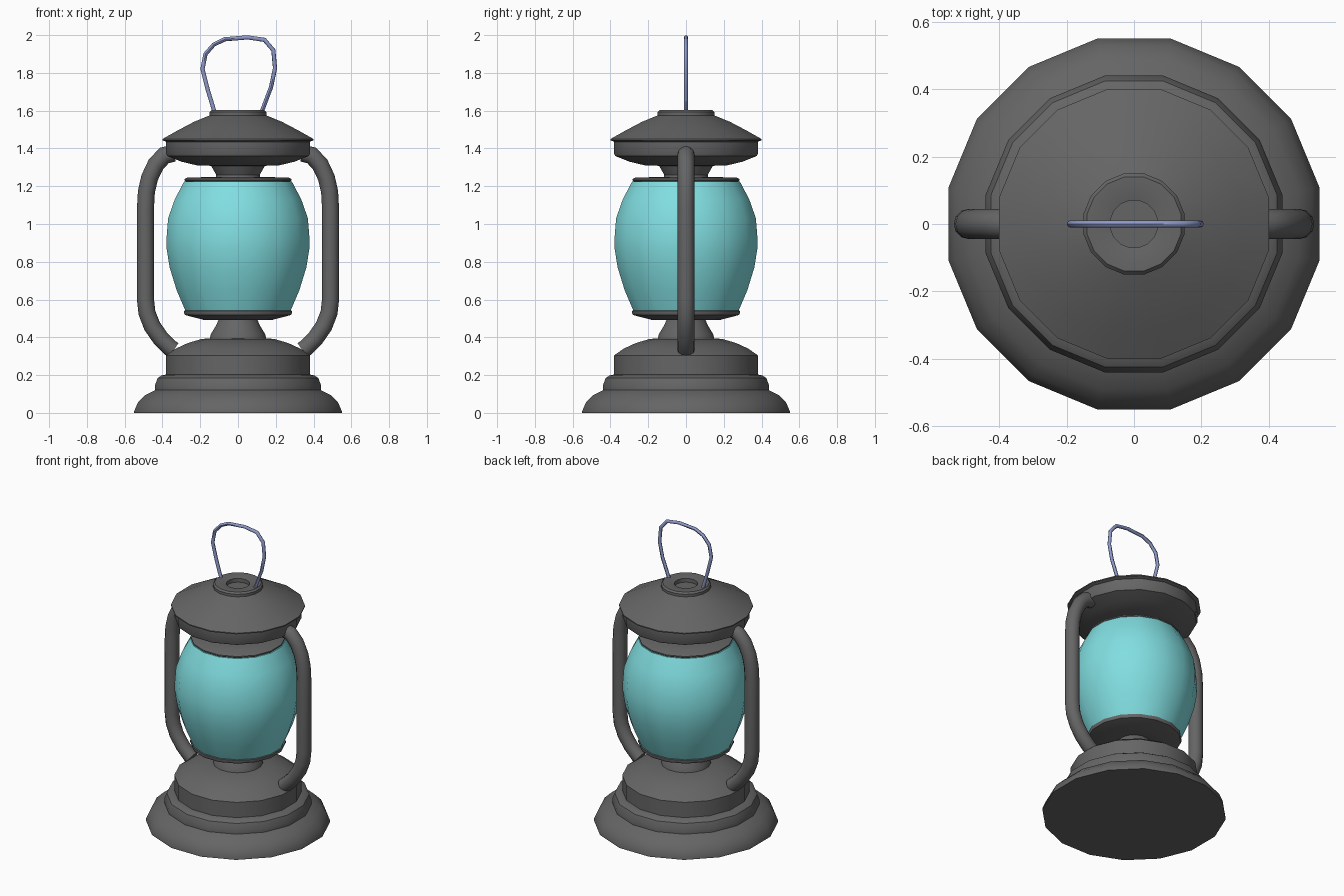
import bpy, bmesh, math
from mathutils import Vector

if "Cube" in bpy.data.objects:
    bpy.data.objects.remove(bpy.data.objects["Cube"])

SIDES = 16


def material(name, color):
    m = bpy.data.materials.new(name)
    m.diffuse_color = (*color, 1)
    m.use_nodes = True
    m.node_tree.nodes["Principled BSDF"].inputs["Base Color"].default_value = m.diffuse_color
    return m


METAL = material("dark_metal", (0.13, 0.13, 0.13))
GLASS = material("teal_glass", (0.22, 0.73, 0.75))
WIRE = material("blue_wire", (0.27, 0.32, 0.58))


def skin(name, rings, mat, angle=35):
    """Join equal-length rings of points into a capped smooth body."""
    bm = bmesh.new()
    loops = [[bm.verts.new(p) for p in ring] for ring in rings]
    n = len(loops[0])
    for a, b in zip(loops, loops[1:]):
        for i in range(n):
            j = (i + 1) % n
            bm.faces.new((a[i], a[j], b[j], b[i]))
    bm.faces.new(loops[0])
    bm.faces.new(loops[-1])
    bmesh.ops.recalc_face_normals(bm, faces=bm.faces)
    me = bpy.data.meshes.new(name)
    bm.to_mesh(me)
    bm.free()
    me.materials.append(mat)
    ob = bpy.data.objects.new(name, me)
    bpy.context.collection.objects.link(ob)
    bpy.ops.object.select_all(action='DESELECT')
    ob.select_set(True)
    bpy.context.view_layer.objects.active = ob
    bpy.ops.object.shade_smooth_by_angle(angle=math.radians(angle))
    return ob


def lathe(name, profile, mat):
    """Turn an (r, z) profile; r is the width seen from the front."""
    half = math.pi / SIDES
    rings = []
    for r, z in profile:
        rad = r / math.cos(half)
        rings.append([(rad * math.cos((2 * i + 1) * half),
                       rad * math.sin((2 * i + 1) * half), z) for i in range(SIDES)])
    return skin(name, rings, mat)


def tube(name, path, radius, mat, sides=12):
    """Sweep a round section along an (x, z) path in the y = 0 plane."""
    pts = [Vector(p) for p in path]
    rings = []
    for k, p in enumerate(pts):
        d0 = (p - pts[k - 1]).normalized() if k else (pts[1] - p).normalized()
        d1 = (pts[k + 1] - p).normalized() if k < len(pts) - 1 else d0
        t = (d0 + d1).normalized()
        miter = radius / t.dot(d0)
        nrm = Vector((-t.y, t.x)) * miter
        ring = []
        for i in range(sides):
            a = 2 * math.pi * i / sides
            q = p + nrm * math.cos(a)
            ring.append((q.x, radius * math.sin(a), q.y))
        rings.append(ring)
    return skin(name, rings, mat, 45)


# Stepped base tank
lathe("base", [(0.55, 0), (0.55, 0.008), (0.53, 0.055), (0.49, 0.095), (0.44, 0.12),
               (0.44, 0.145), (0.425, 0.185), (0.405, 0.198), (0.38, 0.203),
               (0.38, 0.305), (0.33, 0.34), (0.265, 0.37), (0.19, 0.392), (0.05, 0.398)], METAL)

# Burner neck and the dish holding the glass
lathe("burner", [(0.15, 0.385), (0.145, 0.415), (0.115, 0.465), (0.10, 0.50),
                 (0.18, 0.492), (0.28, 0.518), (0.285, 0.528), (0.285, 0.54),
                 (0.275, 0.546)], METAL)

# Barrel-shaped glass
lathe("glass_globe", [(0.278, 0.54), (0.325, 0.65), (0.362, 0.77), (0.378, 0.87),
                      (0.378, 0.93), (0.37, 1.03), (0.335, 1.13), (0.285, 1.225)], GLASS)

# Collar on the glass and flared chimney neck
lathe("globe_collar", [(0.275, 1.223), (0.283, 1.23), (0.283, 1.238), (0.27, 1.245),
                       (0.12, 1.25)], METAL)
lathe("chimney_neck", [(0.12, 1.24), (0.115, 1.26), (0.135, 1.295), (0.15, 1.325)], METAL)

# Hood with drum below, overhanging brim and recessed vent on top
lathe("hood", [(0.14, 1.308), (0.22, 1.311), (0.30, 1.33), (0.375, 1.36), (0.38, 1.37),
               (0.38, 1.435), (0.40, 1.443), (0.40, 1.45), (0.32, 1.495), (0.235, 1.54),
               (0.15, 1.575), (0.15, 1.592), (0.14, 1.603), (0.11, 1.603), (0.07, 1.595),
               (0.07, 1.57)], METAL)

# Side tubes
SIDE = [(0.34, 1.375), (0.39, 1.363), (0.435, 1.315), (0.468, 1.245), (0.485, 1.17),
        (0.49, 1.08), (0.49, 0.60), (0.482, 0.53), (0.455, 0.46), (0.41, 0.395),
        (0.36, 0.345), (0.34, 0.332)]
for label, s in (("left", -1), ("right", 1)):
    tube(label + "_side_tube", [(s * x, z) for x, z in SIDE], 0.045, METAL)

# Bent wire carrying handle
tube("wire_handle", [(-0.122, 1.585), (-0.16, 1.71), (-0.188, 1.82), (-0.172, 1.90),
                     (-0.128, 1.95), (-0.07, 1.978), (0.05, 1.988), (0.14, 1.975),
                     (0.187, 1.92), (0.196, 1.825), (0.175, 1.725), (0.122, 1.585)],
     0.011, WIRE, 8)
